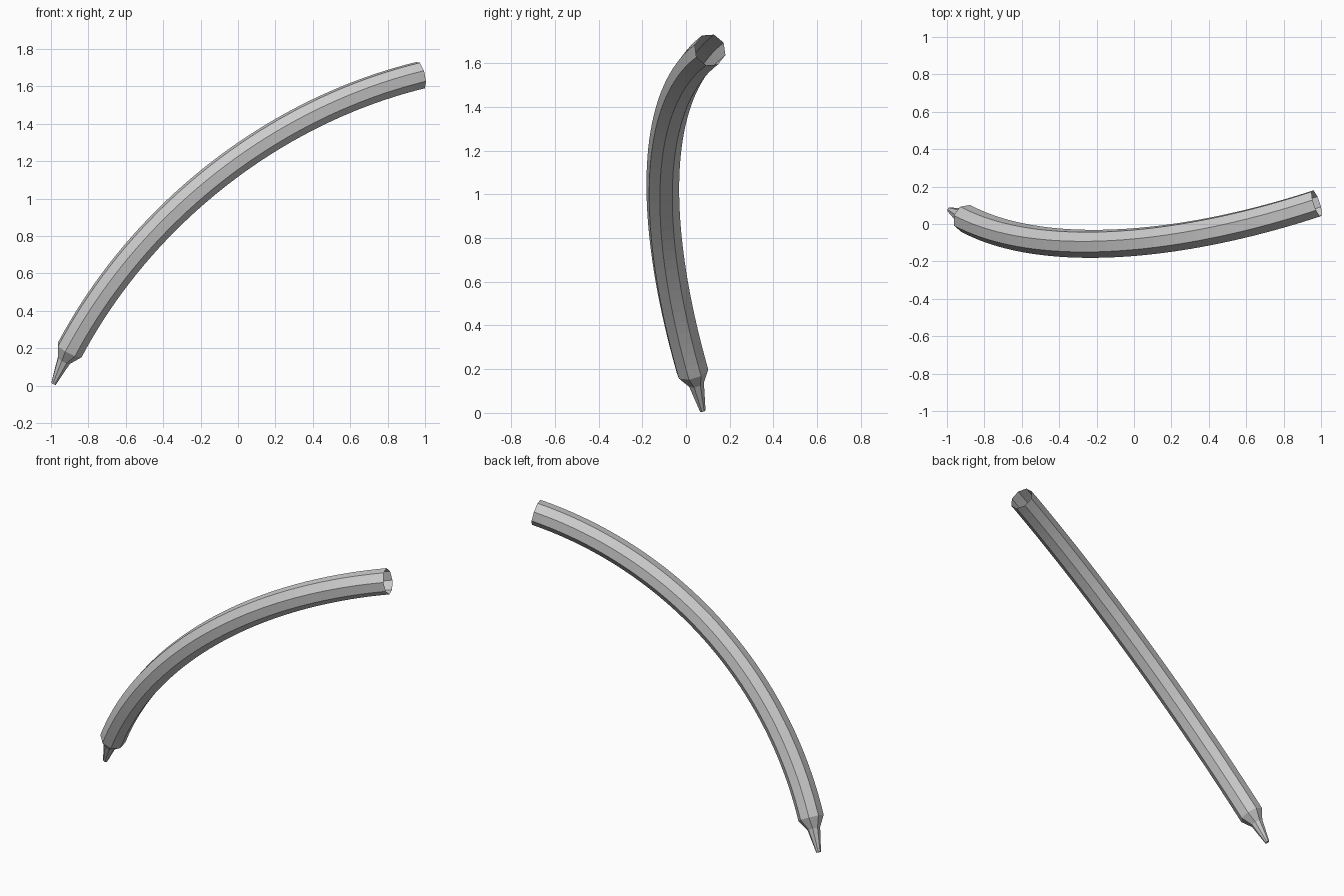
import bpy, bmesh, math
from mathutils import Vector, Quaternion

if "Cube" in bpy.data.objects:
    bpy.data.objects.remove(bpy.data.objects["Cube"])

SIDES, STEPS, R = 8, 40, 0.076

# Planar arc through three points on the centreline
a, b, c = Vector((-0.90, 0.03, 0.19)), Vector((-0.25, -0.106, 1.01)), Vector((0.977, 0.11, 1.66))
u, v = b - a, c - a
n = u.cross(v)
center = a + (n.cross(u) * v.length_squared + v.cross(n) * u.length_squared) / (2 * n.length_squared)
n.normalize()
sweep = (a - center).angle(c - center)

bm = bmesh.new()


def ring(pos, outward, radius):
    out = outward.normalized()
    return [bm.verts.new(pos + radius * (math.cos(t) * n + math.sin(t) * out))
            for t in (2 * math.pi * i / SIDES for i in range(SIDES))]


# Narrow tip: two small rings ahead of the tube
rings = [ring(Vector((-0.986, 0.076, 0.011)), a - center, 0.014),
         ring(Vector((-0.931, 0.046, 0.135)), a - center, 0.038)]
tip = rings[0]

# Constant-width tube along the arc, open at the far end
for i in range(STEPS + 1):
    radial = Quaternion(n, sweep * i / STEPS) @ (a - center)
    rings.append(ring(center + radial, radial, R))

for lo, hi in zip(rings, rings[1:]):
    for i in range(SIDES):
        j = (i + 1) % SIDES
        bm.faces.new((lo[i], lo[j], hi[j], hi[i]))
bm.faces.new(tip)
bmesh.ops.recalc_face_normals(bm, faces=bm.faces)

mesh = bpy.data.meshes.new("curved_tube")
bm.to_mesh(mesh)
bm.free()
bpy.context.collection.objects.link(bpy.data.objects.new("curved_tube", mesh))
